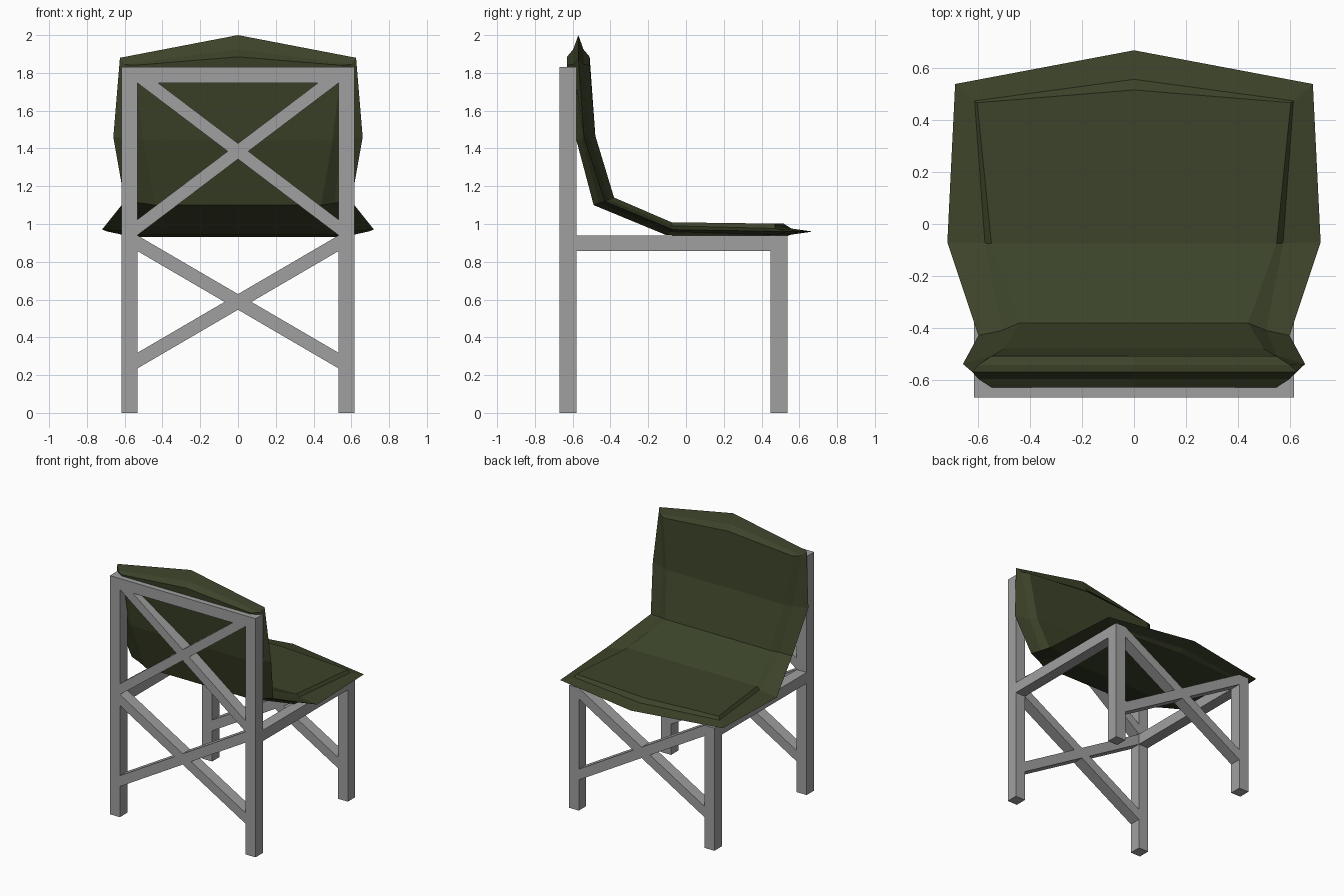
import bpy, bmesh
from mathutils import Vector

if "Cube" in bpy.data.objects:
    bpy.data.objects.remove(bpy.data.objects["Cube"])


def material(name, colour):
    mat = bpy.data.materials.new(name)
    mat.diffuse_color = (*colour, 1)
    mat.use_nodes = True
    mat.node_tree.nodes["Principled BSDF"].inputs["Base Color"].default_value = mat.diffuse_color
    return mat


grey = material("grey_frame", (0.35, 0.35, 0.35))
olive = material("olive_fabric", (0.045, 0.056, 0.022))


def make_object(name, verts, faces, mat):
    mesh = bpy.data.meshes.new(name)
    mesh.from_pydata([tuple(v) for v in verts], [], faces)
    bm = bmesh.new()
    bm.from_mesh(mesh)
    bmesh.ops.recalc_face_normals(bm, faces=bm.faces)
    bm.to_mesh(mesh)
    bm.free()
    mesh.materials.append(mat)
    obj = bpy.data.objects.new(name, mesh)
    bpy.context.collection.objects.link(obj)
    return obj


def slab(name, outline, y0, y1):
    """Four (x, z) points extruded from y0 to y1."""
    verts = [(x, y, z) for y in (y0, y1) for x, z in outline]
    sides = [(i, (i + 1) % 4, (i + 1) % 4 + 4, i + 4) for i in range(4)]
    return make_object(name, verts, [(0, 1, 2, 3), (4, 5, 6, 7)] + sides, grey)


def box(name, x0, x1, y0, y1, z0, z1):
    return slab(name, [(x0, z0), (x1, z0), (x1, z1), (x0, z1)], y0, y1)


IN, OUT, T = 0.533, 0.618, 0.083      # inner and outer post faces, timber size
BACK = (-0.67, -0.58)                 # y range of the tall posts
FRONT = (0.448, 0.538)                # y range of the short legs


def cross(name, y, low, high):
    """Pair of diagonal braces between two posts."""
    for s, side in ((1, "a"), (-1, "b")):
        slab(f"{name}_{side}", [(-s * IN, low), (s * IN, high),
                                (s * IN, high + T), (-s * IN, low + T)], *y)


# Posts, legs and side rails
for s, side in ((-1, "left"), (1, "right")):
    x0, x1 = sorted((s * IN, s * OUT))
    box(f"back_post_{side}", x0, x1, *BACK, 0, 1.83)
    box(f"front_leg_{side}", x0, x1, *FRONT, 0, 0.94)
    box(f"side_rail_{side}", x0, x1, BACK[1], FRONT[0], 0.94 - T, 0.94)

# Top rail and cross braces
box("top_rail", -IN, IN, *BACK, 1.83 - T, 1.83)
cross("backrest_brace", BACK, 0.94, 1.83 - T)
cross("back_leg_brace", BACK, 0.235, 0.94 - T)
cross("front_leg_brace", FRONT, 0.235, 0.94 - T)

# Cushion: right-hand stations from front centre, over the bend, to top centre
rim = [(0, .67, .96), (.69, .54, .96), (.72, -.07, .97), (.60, -.43, 1.12),
       (.66, -.54, 1.46), (.625, -.57, 1.88), (0, -.57, 2.0)]
mid = [(0, .558, .960), (.615, .475, .960), (.575, -.08, .975), (.51, -.435, 1.12),
       (.55, -.53, 1.455), (.60, -.57, 1.845), (0, -.57, 1.925)]
panel = [(0, .517, .966), (.605, .468, .966), (.55, -.09, .975), (.44, -.435, 1.12),
         (.50, -.53, 1.455), (.55, -.57, 1.84), (0, -.57, 1.885)]
# Half thickness (y, z) towards the sitter at each station
half = [(0, .036), (0, .036), (.014, .034), (.054, .020),
        (.05, .012), (.06, 0), (.06, 0)]


def ring(points, k):
    """Offset by k half-thicknesses and mirror into a closed 12-point loop."""
    pts = [Vector((x, y + k * dy, z + k * dz))
           for (x, y, z), (dy, dz) in zip(points, half)]
    return pts + [Vector((-p.x, p.y, p.z)) for p in pts[5:0:-1]]


# Rings: 0 rim, 1-2 sitting side, 3-4 underside
verts = sum((ring(p, k) for p, k in ((rim, 0), (mid, .45), (panel, 1),
                                     (mid, -.45), (panel, -1))), [])
faces = []
for a, b in ((0, 1), (1, 2), (0, 3), (3, 4)):
    for i in range(12):
        j = (i + 1) % 12
        faces.append((a * 12 + i, a * 12 + j, b * 12 + j, b * 12 + i))
for r in (24, 48):
    faces += [tuple(r + i for i in f) for f in
              ((0, 1, 2, 10, 11), (2, 3, 9, 10), (3, 4, 8, 9), (4, 5, 6, 7, 8))]
make_object("seat_cushion", verts, faces, olive)
